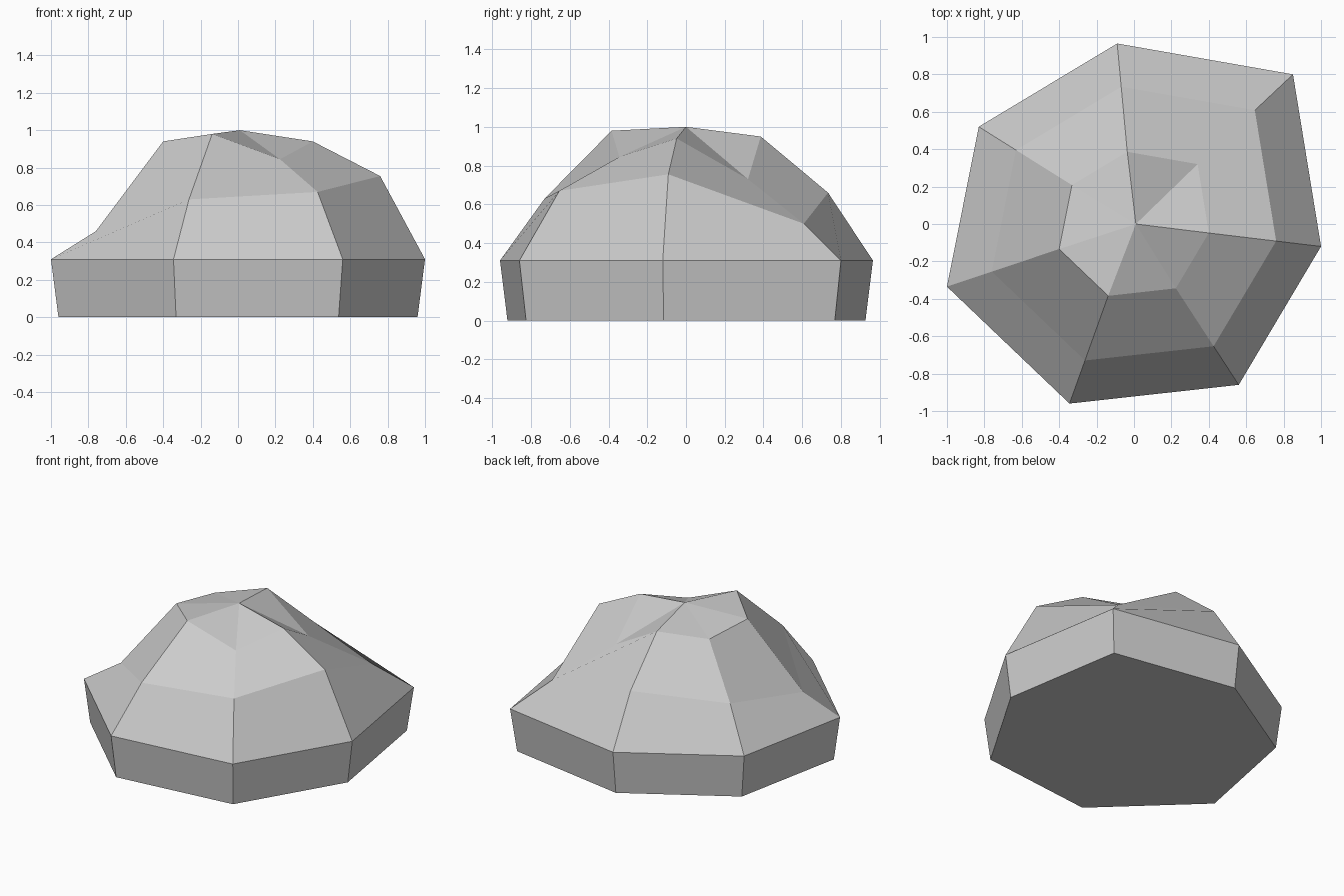
import bpy
import bmesh

if "Cube" in bpy.data.objects:
    bpy.data.objects.remove(bpy.data.objects["Cube"])

# Uneven seven-sided outline of the boulder at its rim
RIM = [(1.0, -0.12), (0.85, 0.80), (-0.09, 0.965), (-0.83, 0.52),
       (-1.0, -0.335), (-0.345, -0.96), (0.56, -0.86)]

# Each ring: outline scale and the height of each corner
RINGS = [
    (0.96, [0.0] * 7),                                      # foot
    (1.00, [0.31] * 7),                                     # rim
    (0.76, [0.755, 0.50, 0.66, 0.59, 0.46, 0.63, 0.67]),    # shoulder
    (0.40, [0.94, 0.73, 0.95, 0.905, 0.94, 0.98, 0.845]),   # crown
]

bm = bmesh.new()
rings = [[bm.verts.new((x * s, y * s, z)) for (x, y), z in zip(RIM, heights)]
         for s, heights in RINGS]
peak = bm.verts.new((0.01, 0.0, 1.0))

# Flat base, faceted sides and a fan around the peak
bm.faces.new(rings[0][::-1])
for i in range(7):
    j = (i + 1) % 7
    for low, high in zip(rings, rings[1:]):
        bm.faces.new((low[i], low[j], high[j], high[i]))
    bm.faces.new((rings[-1][i], rings[-1][j], peak))
bmesh.ops.recalc_face_normals(bm, faces=bm.faces)

mesh = bpy.data.meshes.new("boulder")
bm.to_mesh(mesh)
bm.free()

stone = bpy.data.materials.new("grey stone")
stone.diffuse_color = (0.6, 0.6, 0.6, 1.0)
stone.use_nodes = True
stone.node_tree.nodes["Principled BSDF"].inputs["Base Color"].default_value = stone.diffuse_color
mesh.materials.append(stone)
boulder = bpy.data.objects.new("boulder", mesh)
bpy.context.collection.objects.link(boulder)
